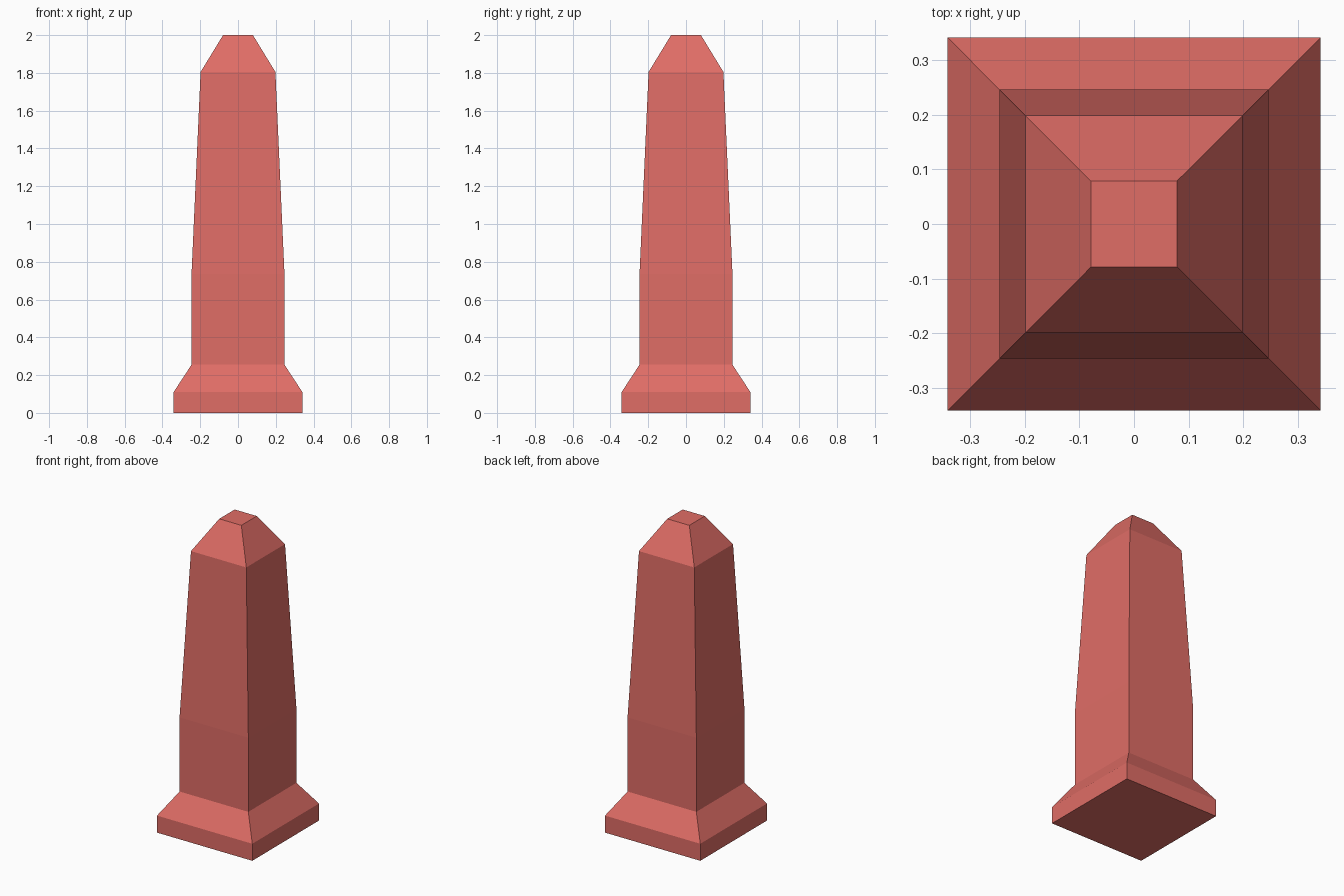
import bpy, bmesh

if "Cube" in bpy.data.objects:
    bpy.data.objects.remove(bpy.data.objects["Cube"])

# Half-width and height of each square ring, from the ground up
PROFILE = [
    (0.341, 0.0), (0.341, 0.11),    # plinth
    (0.246, 0.255), (0.246, 0.735),  # sloped foot and straight lower shaft
    (0.198, 1.805),                 # tapered upper shaft
    (0.079, 2.0),                   # chamfered cap
]
CORNERS = [(-1, -1), (1, -1), (1, 1), (-1, 1)]

red = bpy.data.materials.new("coral_red")
red.diffuse_color = (0.745, 0.153, 0.133, 1)
red.use_nodes = True
red.node_tree.nodes["Principled BSDF"].inputs["Base Color"].default_value = red.diffuse_color

# Stack the square rings and bridge them into one closed post
bm = bmesh.new()
rings = [[bm.verts.new((sx * w, sy * w, z)) for sx, sy in CORNERS] for w, z in PROFILE]
for low, high in zip(rings, rings[1:]):
    for i in range(4):
        j = (i + 1) % 4
        bm.faces.new((low[i], low[j], high[j], high[i]))
bm.faces.new(rings[0][::-1])  # underside
bm.faces.new(rings[-1])       # flat top

mesh = bpy.data.meshes.new("obelisk_post")
bm.to_mesh(mesh)
bm.free()
mesh.materials.append(red)
post = bpy.data.objects.new("obelisk_post", mesh)
bpy.context.collection.objects.link(post)
